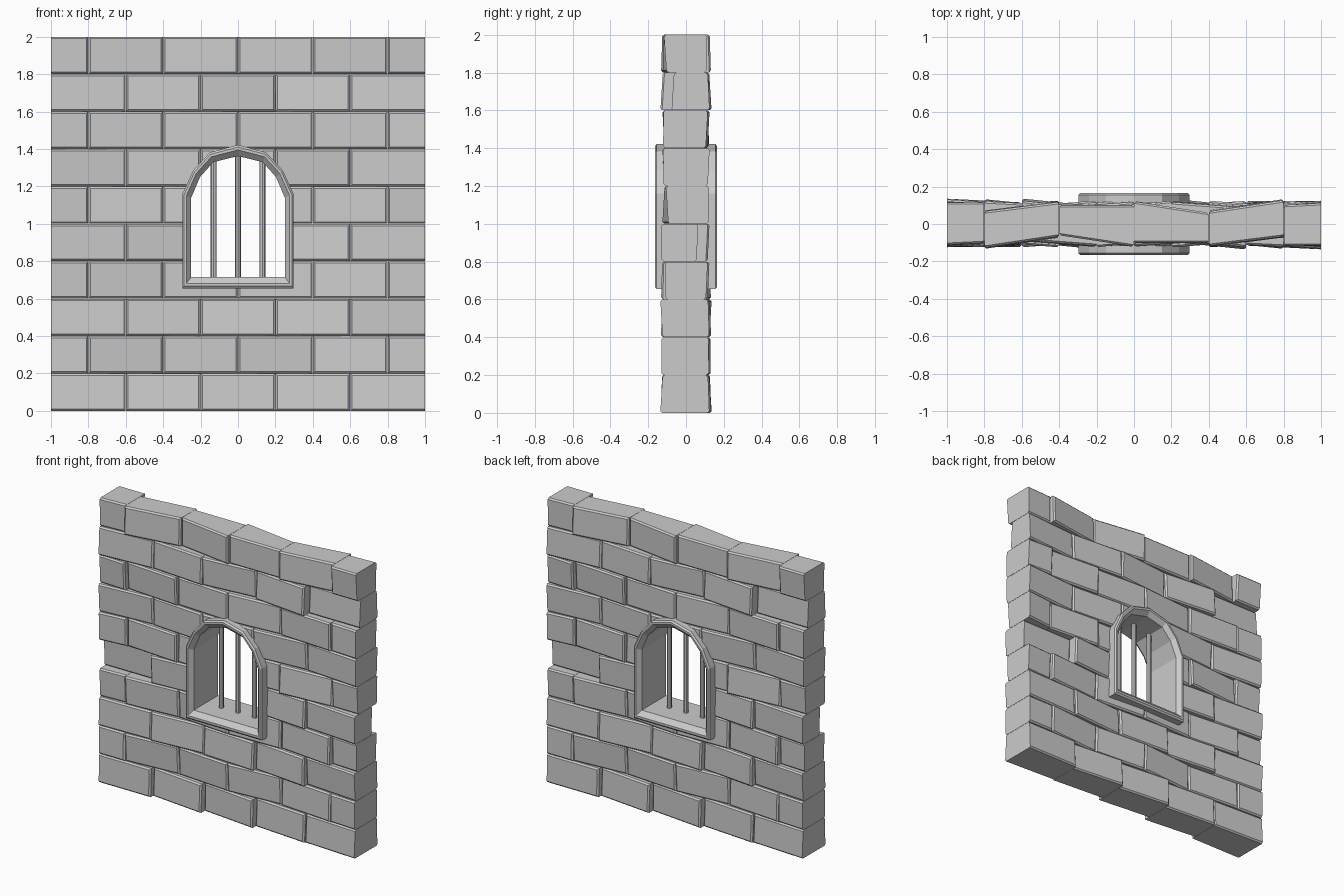
import bpy, bmesh, random
from mathutils import Vector

if "Cube" in bpy.data.objects:
    bpy.data.objects.remove(bpy.data.objects["Cube"])

random.seed(4)


def add_object(name, bm):
    bmesh.ops.recalc_face_normals(bm, faces=bm.faces)
    me = bpy.data.meshes.new(name)
    bm.to_mesh(me)
    bm.free()
    ob = bpy.data.objects.new(name, me)
    bpy.context.collection.objects.link(ob)
    return ob


# Front depth (left, right) of every stone in hundredths, bottom course first.
# The back is the front turned half a revolution.
COURSES = [
    [(12, 12), (9, 13), (9, 13), (9, 12), (11, 13)],
    [(12, 12), (12, 9), (9, 12), (12, 9), (9, 12), (12, 13)],
    [(12, 11), (12, 9), (10, 12), (9, 13), (10, 13)],
    [(11, 10), (12, 9), (9, 12), (11, 10), (9, 13), (10, 11)],
    [(6, 6), (12, 9), (10, 10), (9, 12), (10, 13)],
    [(12, 10), (9, 12), (10, 11), (11, 10), (12, 9), (10, 10)],
    [(12, 9), (9, 12), (12, 12), (12, 9), (9, 12)],
    [(11, 12), (9, 12), (10, 12), (12, 9), (10, 12), (11, 12)],
    [(12, 9), (9, 12), (12, 8), (9, 13), (7, 7)],
    [(11, 10), (13, 7), (6, 12), (10, 10), (12, 7), (11, 11)],
]

# Stones of the wall
wall_bm = bmesh.new()
GAP = 0.0008
for row, depths in enumerate(COURSES):
    xs = [-1, -.6, -.2, .2, .6, 1] if row % 2 == 0 else [-1, -.8, -.4, 0, .4, .8, 1]
    n = len(depths)
    pitch = [random.uniform(-.007, .007) for _ in range(n)]
    for i in range(n):
        x0 = xs[i] + (GAP if i else 0)
        x1 = xs[i + 1] - (GAP if i < n - 1 else 0)
        z0, z1 = row * .2 + (GAP if row else 0), row * .2 + .2 - (GAP if row < 9 else 0)
        front, back = depths[i], depths[n - 1 - i]
        bm = bmesh.new()
        ring = []
        for z, s in ((z0, -1), (z1, 1)):
            pf, pb = s * pitch[i], s * pitch[n - 1 - i]
            ring.append([bm.verts.new(p) for p in (
                (x0, -front[0] / 100 - pf, z), (x1, -front[1] / 100 - pf, z),
                (x1, back[0] / 100 + pb, z), (x0, back[1] / 100 + pb, z))])
        lo, hi = ring
        bm.faces.new(lo[::-1])
        bm.faces.new(hi)
        sides = [bm.faces.new((lo[k], lo[(k + 1) % 4], hi[(k + 1) % 4], hi[k])) for k in range(4)]
        edges = {e for f in (sides[0], sides[2]) for e in f.edges
                 if not all(abs(v.co.x) > .9999 for v in e.verts)}
        bmesh.ops.bevel(bm, geom=list(edges), offset=.01, segments=1, affect='EDGES')
        tmp = bpy.data.meshes.new("tmp")
        bm.to_mesh(tmp)
        bm.free()
        wall_bm.from_mesh(tmp)
        bpy.data.meshes.remove(tmp)
wall = add_object("stone_wall", wall_bm)


def mirrored(half):
    # Half outline from bottom corner to the apex, completed on the other side
    return [Vector(p) for p in half] + [Vector((-x, z)) for x, z in half[-2::-1]]


OUTER = mirrored([(.297, .655), (.297, 1.16), (.24, 1.285), (.15, 1.382), (0, 1.422)])
INNER = mirrored([(.25, .715), (.25, 1.14), (.203, 1.25), (.132, 1.33), (0, 1.362)])


def loft(name, steps, closed):
    # Join outlines, each blended between outer and inner, at depth y
    bm = bmesh.new()
    rings = [[bm.verts.new((p.x, y, p.y)) for p in (a.lerp(b, t) for a, b in zip(OUTER, INNER))]
             for t, y in steps]
    n = len(OUTER)
    for i in range(len(rings) if closed else len(rings) - 1):
        a, b = rings[i], rings[(i + 1) % len(rings)]
        for k in range(n):
            m = (k + 1) % n
            bm.faces.new((a[k], a[m], b[m], b[k]))
    if not closed:
        bm.faces.new(rings[0])
        bm.faces.new(rings[-1])
    return add_object(name, bm)


# Arched window surround with chamfered rims
half = [(0, -.155), (.2, -.165), (.45, -.165), (1, -.135)]
loft("window_frame", half + [(t, -y) for t, y in half[::-1]], True)

# Opening cut through the stones
cutter = loft("opening_cutter", [(.6, -.4), (.6, .4)], False)
cutter.hide_render = True
cutter.display_type = 'WIRE'
mod = wall.modifiers.new("opening", 'BOOLEAN')
mod.operation = 'DIFFERENCE'
mod.solver = 'EXACT'
mod.object = cutter

# Iron bars
for name, x, top in (("bar_left", -.13, 1.35), ("bar_middle", 0, 1.38), ("bar_right", .13, 1.35)):
    bm = bmesh.new()
    bmesh.ops.create_cone(bm, cap_ends=True, segments=8, radius1=.016, radius2=.016, depth=top - .69)
    bmesh.ops.translate(bm, verts=bm.verts, vec=(x, 0, (top + .69) / 2))
    add_object(name, bm)
